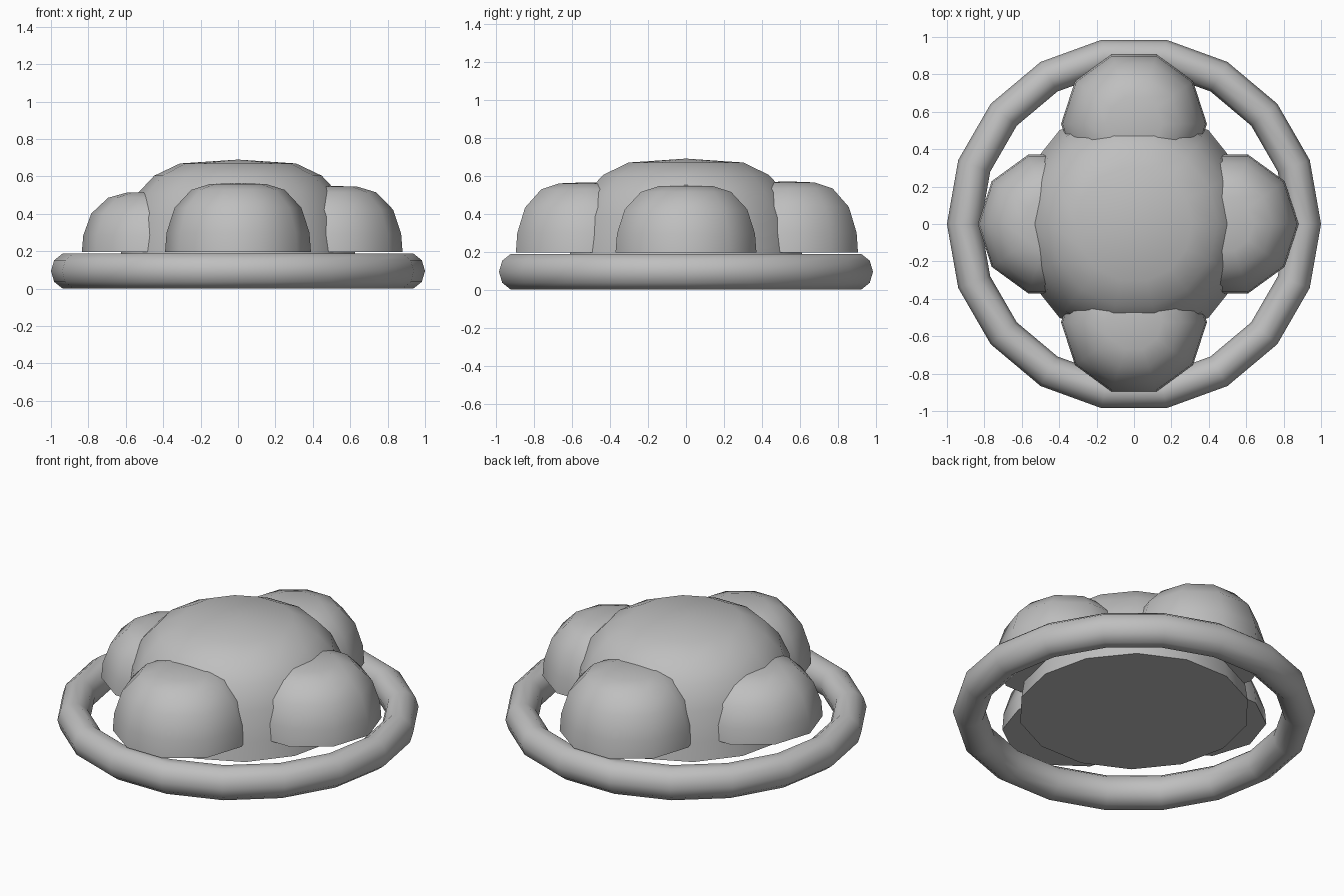
import bpy, bmesh, math

if "Cube" in bpy.data.objects:
    bpy.data.objects.remove(bpy.data.objects["Cube"])

grey = bpy.data.materials.new("light_grey")
grey.diffuse_color = (0.52, 0.52, 0.52, 1)
grey.use_nodes = True
grey.node_tree.nodes["Principled BSDF"].inputs["Base Color"].default_value = grey.diffuse_color


def make_object(name, bm):
    bmesh.ops.recalc_face_normals(bm, faces=bm.faces)
    mesh = bpy.data.meshes.new(name)
    bm.to_mesh(mesh)
    bm.free()
    mesh.materials.append(grey)
    obj = bpy.data.objects.new(name, mesh)
    bpy.context.collection.objects.link(obj)
    bpy.ops.object.select_all(action='DESELECT')
    obj.select_set(True)
    bpy.context.view_layer.objects.active = obj
    bpy.ops.object.shade_smooth_by_angle(angle=math.radians(50))
    return obj


def dome(name, profile, sides, center, base, radius, height):
    """Closed dome: stacked rings from a (radius, height) profile plus a top point."""
    bm = bmesh.new()
    rings = []
    for r, h in profile:
        rings.append([bm.verts.new((center[0] + radius * r * math.cos(math.tau * i / sides),
                                    center[1] + radius * r * math.sin(math.tau * i / sides),
                                    base + height * h)) for i in range(sides)])
    top = bm.verts.new((center[0], center[1], base + height))
    for a, b in zip(rings, rings[1:]):
        for i in range(sides):
            j = (i + 1) % sides
            bm.faces.new((a[i], a[j], b[j], b[i]))
    for i in range(sides):
        bm.faces.new((rings[-1][i], rings[-1][(i + 1) % sides], top))
    bm.faces.new(rings[0])
    return make_object(name, bm)


# Large central dome with a flat underside
dome("center_dome", [(1, 0), (0.975, 0.18), (0.93, 0.48), (0.835, 0.70),
                     (0.70, 0.855), (0.485, 0.965)],
     14, (0, 0), 0.095, 0.64, 0.595)

# Four smaller domes around it
lobe_profile = [(1, 0), (0.98, 0.28), (0.87, 0.64), (0.64, 0.90), (0.385, 0.985)]
for name, center, top in (("front_lobe", (0, -0.525), 0.565),
                          ("back_lobe", (0, 0.535), 0.57),
                          ("right_lobe", (0.49, 0), 0.55),
                          ("left_lobe", (-0.445, 0), 0.518)):
    dome(name, lobe_profile, 10, center, 0.195, 0.39, top - 0.195)

# Outer ring
bm = bmesh.new()
SIDES, TUBE, MAJOR, MINOR = 18, 10, 0.909, 0.091
loops = []
for i in range(SIDES):
    a = math.tau * i / SIDES
    loop = []
    for k in range(TUBE):
        t = math.tau * k / TUBE
        r = MAJOR + MINOR * math.cos(t)
        loop.append(bm.verts.new((r * math.cos(a), r * math.sin(a),
                                  0.094 + 0.094 * math.sin(t) / math.sin(math.radians(72)))))
    loops.append(loop)
for i in range(SIDES):
    a, b = loops[i], loops[(i + 1) % SIDES]
    for k in range(TUBE):
        m = (k + 1) % TUBE
        bm.faces.new((a[k], b[k], b[m], a[m]))
make_object("outer_ring", bm)
